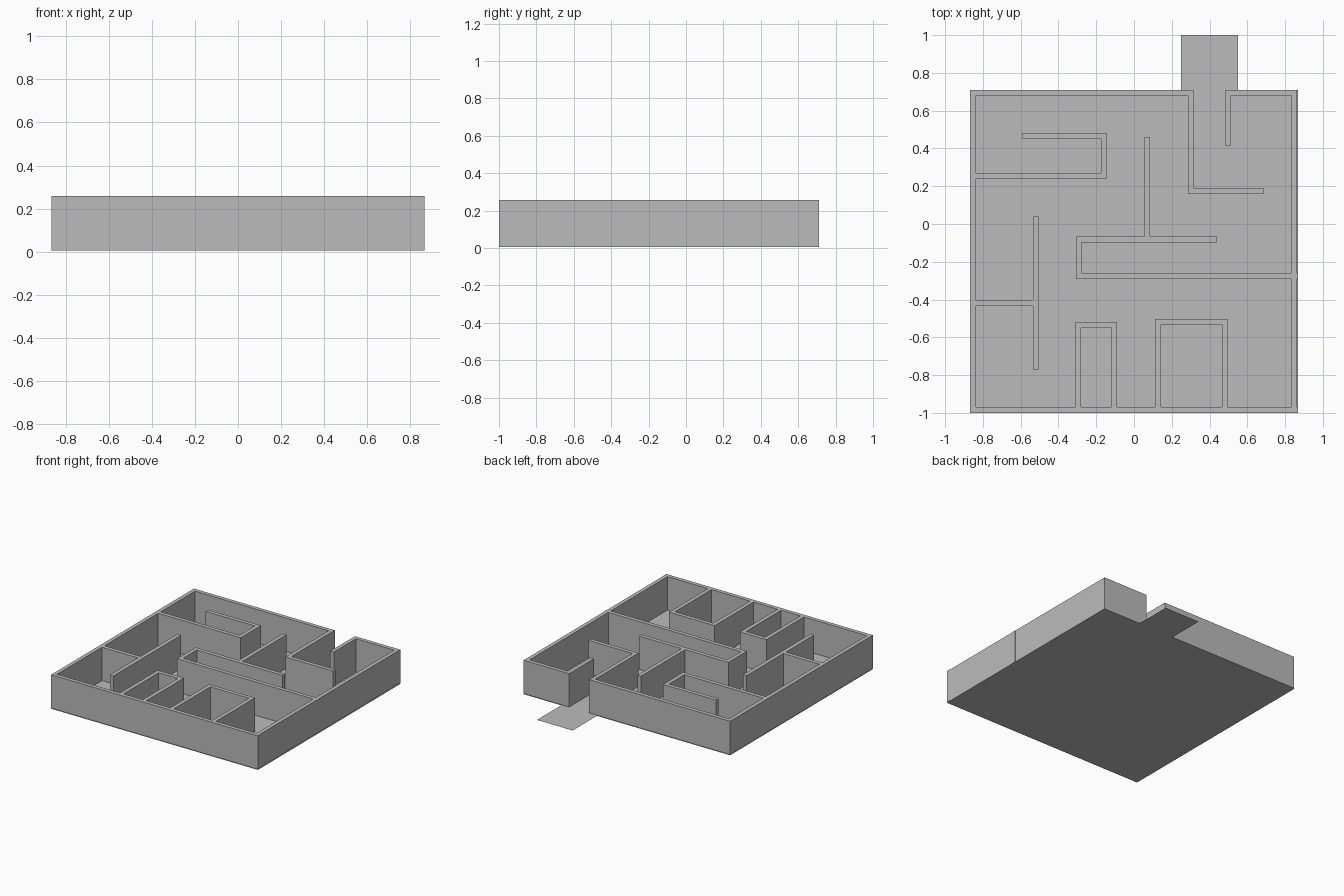
import bpy
import bmesh

if "Cube" in bpy.data.objects:
    bpy.data.objects.remove(bpy.data.objects["Cube"], do_unlink=True)

HALF = 0.015            # half of the wall thickness
LOW, HIGH = 0.005, 0.258
LEFT, RIGHT, FRONT, BACK = -0.852, 0.849, -0.985, 0.695

grey = bpy.data.materials.new("plain grey")
grey.use_nodes = True
grey.diffuse_color = (0.5, 0.5, 0.5, 1)
grey.node_tree.nodes["Principled BSDF"].inputs["Base Color"].default_value = (0.5, 0.5, 0.5, 1)


def add_object(name, bm):
    mesh = bpy.data.meshes.new(name)
    bm.to_mesh(mesh)
    bm.free()
    mesh.materials.append(grey)
    obj = bpy.data.objects.new(name, mesh)
    bpy.context.collection.objects.link(obj)
    return obj


# Centre lines of the walls
paths = [
    # outer walls, open at the doorway
    [(0.30, BACK), (LEFT, BACK), (LEFT, FRONT), (0.852, FRONT)],
    [(RIGHT, FRONT), (RIGHT, BACK), (0.498, BACK), (0.498, 0.43)],
    # entrance corridor
    [(0.30, BACK), (0.30, 0.175), (0.67, 0.175)],
    # back left hook
    [(LEFT, 0.255), (-0.16, 0.255), (-0.16, 0.468), (-0.575, 0.468)],
    # middle divider and its spur
    [(0.852, -0.275), (-0.293, -0.275), (-0.293, -0.082), (0.425, -0.082)],
    [(0.07, -0.082), (0.07, 0.445)],
    # front left tee
    [(LEFT, -0.418), (-0.52, -0.418)],
    [(-0.52, -0.755), (-0.52, 0.025)],
    # two closed rooms on the front wall
    [(-0.295, FRONT), (-0.295, -0.535), (-0.104, -0.535), (-0.104, FRONT)],
    [(0.127, FRONT), (0.127, -0.518), (0.48, -0.518), (0.48, FRONT)],
]

rects = []
for path in paths:
    for (ax, ay), (bx, by) in zip(path, path[1:]):
        rects.append((round(min(ax, bx) - HALF, 3), round(max(ax, bx) + HALF, 3),
                      round(min(ay, by) - HALF, 3), round(max(ay, by) + HALF, 3)))

# Merge the wall strips into one outline: fill the grid cells they cover
xs = sorted({v for r in rects for v in r[:2]})
ys = sorted({v for r in rects for v in r[2:]})
bm = bmesh.new()
corners = {}


def corner(i, j):
    if (i, j) not in corners:
        corners[i, j] = bm.verts.new((xs[i], ys[j], LOW))
    return corners[i, j]


for i in range(len(xs) - 1):
    for j in range(len(ys) - 1):
        cx, cy = (xs[i] + xs[i + 1]) / 2, (ys[j] + ys[j + 1]) / 2
        if any(x0 < cx < x1 and y0 < cy < y1 for x0, x1, y0, y1 in rects):
            bm.faces.new([corner(i, j), corner(i + 1, j),
                          corner(i + 1, j + 1), corner(i, j + 1)])

# Raise the outline to full wall height
raised = bmesh.ops.extrude_face_region(bm, geom=bm.faces[:], use_keep_orig=True)
for v in raised["geom"]:
    if isinstance(v, bmesh.types.BMVert):
        v.co.z = HIGH
bmesh.ops.recalc_face_normals(bm, faces=bm.faces[:])
add_object("maze_walls", bm)

# Thin floor sheet with the doorstep tongue
outline = [(-0.867, -1), (0.867, -1), (0.867, 0.71), (0.55, 0.71),
           (0.55, 1), (0.25, 1), (0.25, 0.71), (-0.867, 0.71)]
bm = bmesh.new()
bm.faces.new([bm.verts.new((x, y, 0)) for x, y in outline])
add_object("floor", bm)
